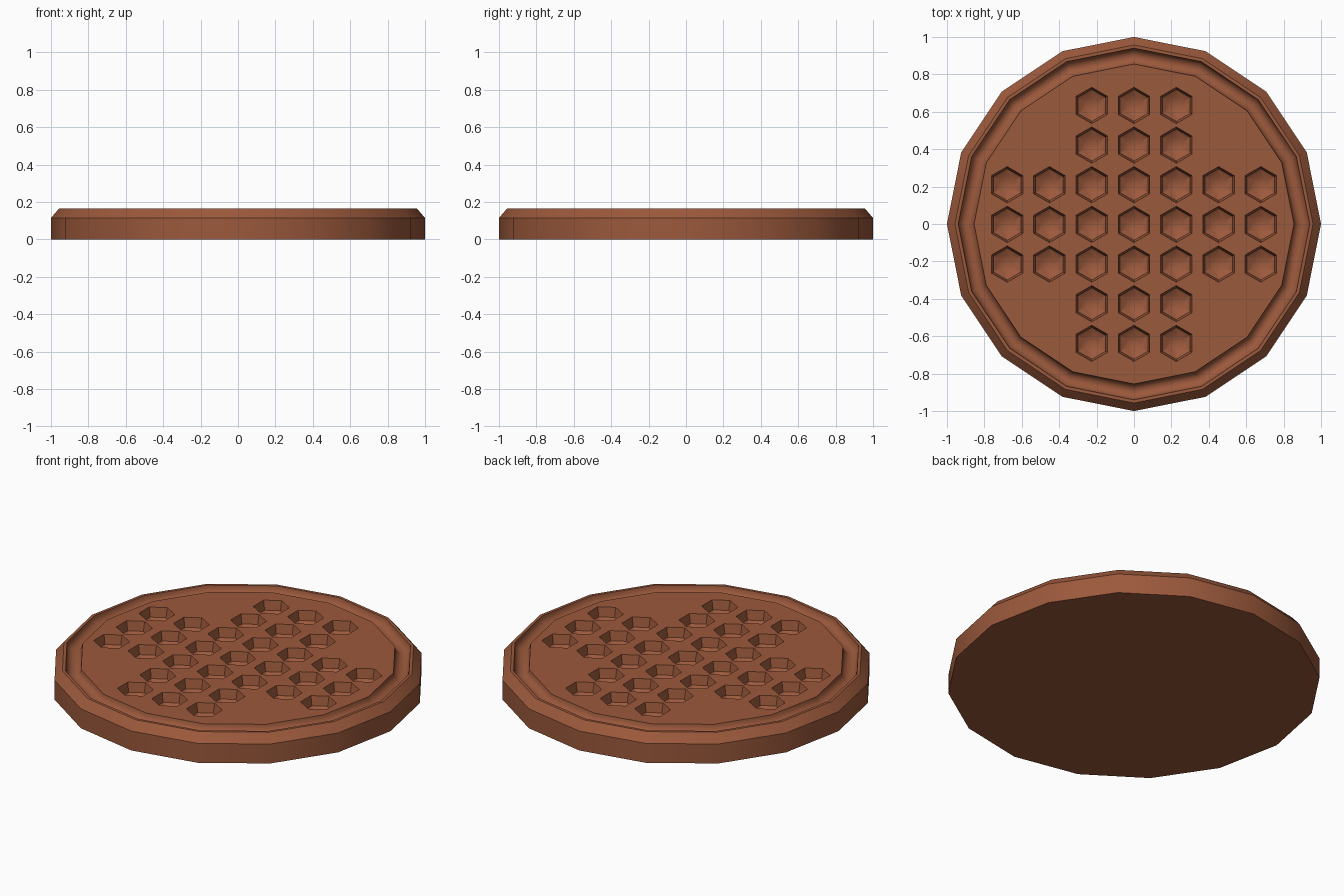
import bpy, bmesh, math

if "Cube" in bpy.data.objects:
    bpy.data.objects.remove(bpy.data.objects["Cube"])

TOP = 0.165
wood = bpy.data.materials.new("reddish brown wood")
wood.diffuse_color = (0.33, 0.10, 0.045, 1)
wood.use_nodes = True
wood.node_tree.nodes["Principled BSDF"].inputs["Base Color"].default_value = wood.diffuse_color


def lathe(bm, profile, sides, cx=0.0, cy=0.0, turn=0.0):
    """Closed solid of revolution; profile runs bottom to top as (r, z)."""
    rings = []
    for r, z in profile:
        if r < 1e-6:
            rings.append([bm.verts.new((cx, cy, z))])
        else:
            rings.append([bm.verts.new((cx + r * math.cos(turn + math.tau * i / sides),
                                        cy + r * math.sin(turn + math.tau * i / sides), z))
                          for i in range(sides)])
    for a, b in zip(rings, rings[1:]):
        for i in range(sides):
            j = (i + 1) % sides
            if len(a) == 1:
                bm.faces.new((a[0], b[j], b[i]))
            else:
                bm.faces.new((a[i], a[j], b[j], b[i]))
    if len(rings[0]) > 1:
        bm.faces.new(rings[0][::-1])
    bm.faces.new(rings[-1])


def make_object(name, bm):
    bmesh.ops.recalc_face_normals(bm, faces=bm.faces[:])
    me = bpy.data.meshes.new(name)
    bm.to_mesh(me)
    bm.free()
    me.materials.append(wood)
    ob = bpy.data.objects.new(name, me)
    bpy.context.collection.objects.link(ob)
    return ob


# board: chamfered 16-sided disc with a rounded groove around the play area
profile = [(1.0, 0), (1.0, 0.115), (0.957, TOP)]
mid, half, depth, steps = 0.8975, 0.0425, 0.045, 8
for k in range(steps + 1):
    a = math.pi * k / steps
    profile.append((mid + half * math.cos(a), TOP - depth * math.sin(a)))
bm = bmesh.new()
lathe(bm, profile, 16)
board = make_object("game_board", bm)

# hexagonal peg hollows in a cross layout
bm = bmesh.new()
hollow = [(0, 0.078), (0.045, 0.088), (0.085, 0.11), (0.097, TOP), (0.097, TOP + 0.05)]
for col in range(-3, 4):
    for row in range(-3, 4):
        if abs(col) <= 1 or abs(row) <= 1:
            lathe(bm, hollow, 6, col * 0.226, row * 0.212 - 0.002, math.pi / 6)
cutter = make_object("hollow_cutter", bm)
cutter.hide_render = True

mod = board.modifiers.new("hollows", 'BOOLEAN')
mod.operation = 'DIFFERENCE'
mod.solver = 'EXACT'
mod.object = cutter
bpy.context.view_layer.update()
dg = bpy.context.evaluated_depsgraph_get()
cut = bpy.data.meshes.new_from_object(board.evaluated_get(dg))
board.modifiers.clear()
board.data = cut
bpy.data.objects.remove(cutter)

# soft shading with crisp edges
bpy.context.view_layer.objects.active = board
board.select_set(True)
bpy.ops.object.shade_smooth_by_angle(angle=math.radians(31))
